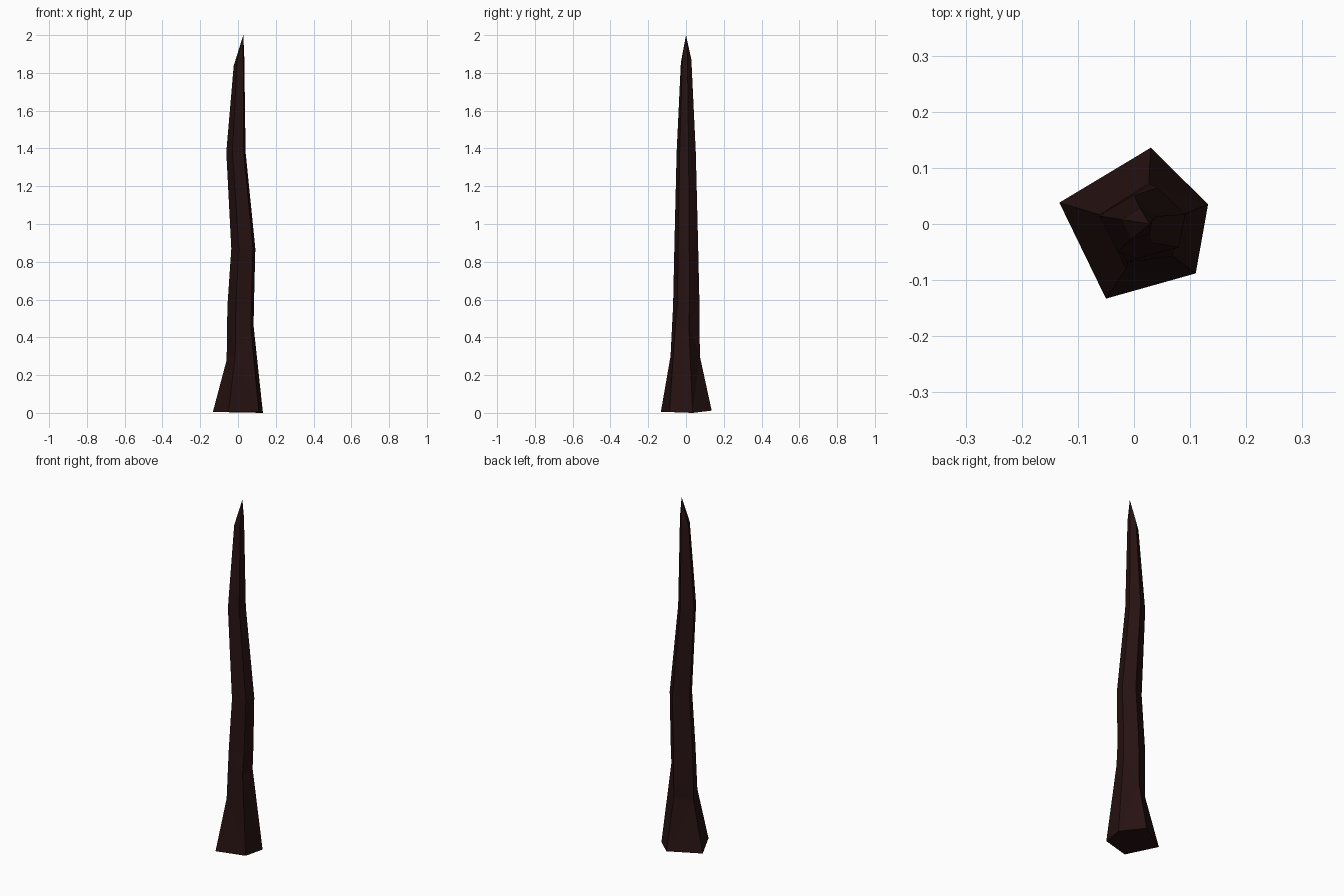
import bpy, bmesh, math

cube = bpy.data.objects.get("Cube")
if cube:
    bpy.data.objects.remove(cube, do_unlink=True)

bark = bpy.data.materials.new("dark bark")
bark.use_nodes = True
bark.diffuse_color = (0.02, 0.006, 0.006, 1)
bark.node_tree.nodes["Principled BSDF"].inputs["Base Color"].default_value = bark.diffuse_color

# Directions of the five trunk edges
ANGLES = [math.radians(a) for a in (15, 78, 164, 249.5, 321)]

bm = bmesh.new()

# Flared, slightly uneven foot
foot = [(0.132, 0.035, 0.0), (0.03, 0.136, 0.012), (-0.133, 0.038, 0.005),
        (-0.05, -0.133, 0.006), (0.11, -0.088, 0.005)]
rings = [[bm.verts.new(p) for p in foot]]

# Root flare ends higher on the left side
flare = zip(ANGLES, (0.46, 0.30, 0.28, 0.30, 0.45))
rings.append([bm.verts.new((0.011 + 0.074 * math.cos(a), -0.006 + 0.081 * math.sin(a), z))
              for a, z in flare])

# Crooked stem: centre x, radius, height, slope of the ring
for cx, r, z, slope in ((0.014, 0.073, 0.57, 0.1), (0.028, 0.066, 0.87, 0.0),
                        (-0.011, 0.053, 1.38, 0.0), (0.005, 0.029, 1.865, 1.0)):
    rings.append([bm.verts.new((cx + r * math.cos(a), r * math.sin(a),
                                z + slope * r * math.cos(a))) for a in ANGLES])

# Side faces, base and pointed tip
n = len(ANGLES)
for low, high in zip(rings, rings[1:]):
    for i in range(n):
        j = (i + 1) % n
        bm.faces.new((low[i], low[j], high[j], high[i]))
bm.faces.new(rings[0][::-1])
tip = bm.verts.new((0.028, 0, 2))
for i in range(n):
    bm.faces.new((rings[-1][i], rings[-1][(i + 1) % n], tip))

bmesh.ops.triangulate(bm, faces=bm.faces[:])
bmesh.ops.recalc_face_normals(bm, faces=bm.faces[:])
mesh = bpy.data.meshes.new("trunk")
bm.to_mesh(mesh)
bm.free()
mesh.materials.append(bark)
bpy.context.collection.objects.link(bpy.data.objects.new("trunk", mesh))
